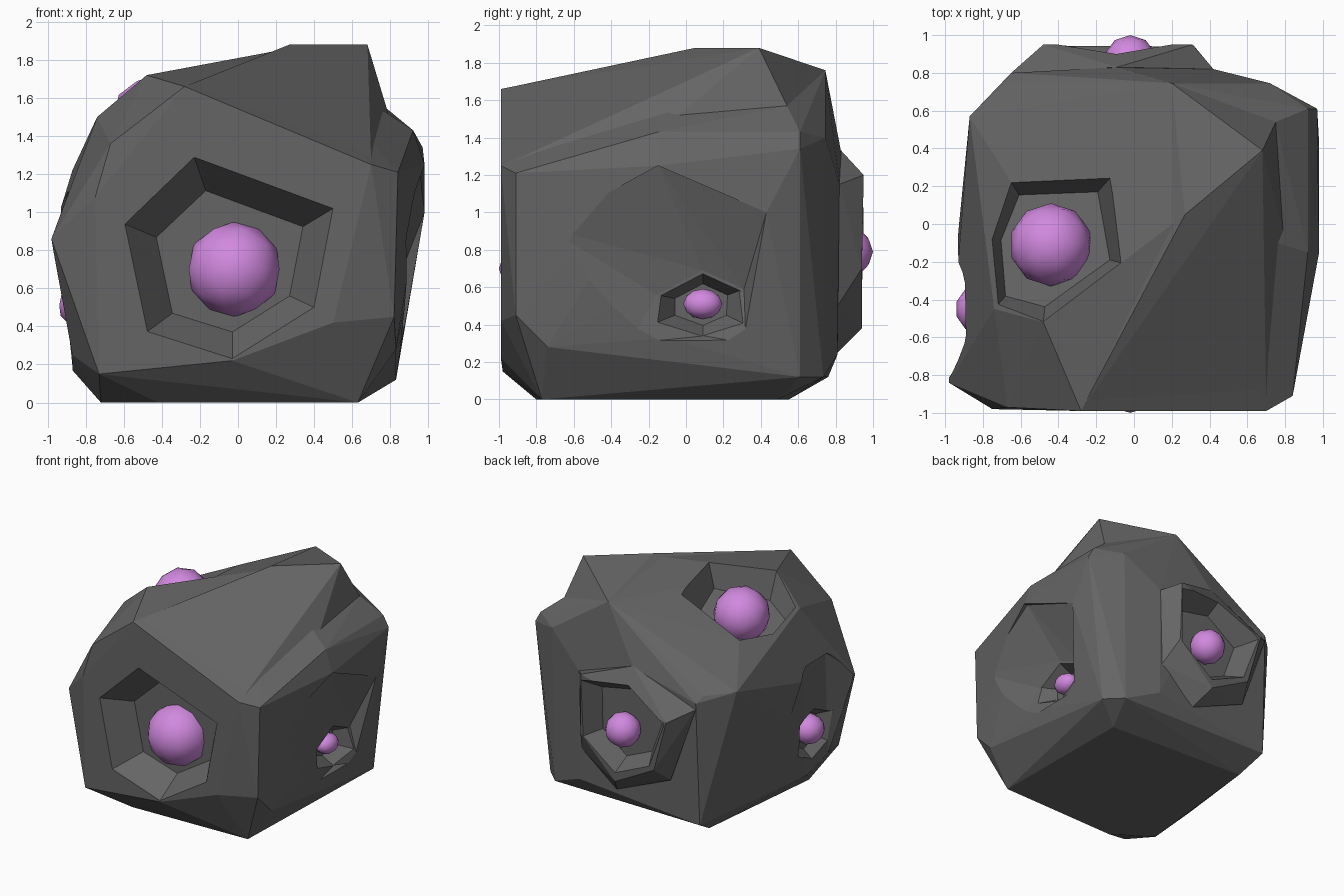
import bpy, bmesh
from mathutils import Vector

stone = bpy.data.materials.new("dark_stone")
stone.diffuse_color = (.13, .13, .13, 1)
pink = bpy.data.materials.new("pink")
pink.diffuse_color = (.64, .25, .74, 1)


def hull(name, pts):
    """Faceted solid wrapped around a handful of corner points."""
    bm = bmesh.new()
    for p in pts:
        bm.verts.new(p)
    res = bmesh.ops.convex_hull(bm, input=bm.verts)
    junk = {e for k in ("geom_interior", "geom_unused") for e in res[k]
            if isinstance(e, bmesh.types.BMVert)}
    bmesh.ops.delete(bm, geom=list(junk), context='VERTS')
    bmesh.ops.recalc_face_normals(bm, faces=bm.faces)
    me = bpy.data.meshes.new(name)
    bm.to_mesh(me)
    bm.free()
    me.materials.append(stone)
    ob = bpy.data.objects.new(name, me)
    bpy.context.collection.objects.link(ob)
    return ob


def combine(target, other, op):
    mod = target.modifiers.new(op.lower(), 'BOOLEAN')
    mod.operation, mod.object, mod.solver = op, other, 'EXACT'
    bpy.context.view_layer.objects.active = target
    bpy.ops.object.modifier_apply(modifier=mod.name)
    bpy.data.objects.remove(other)


# Rock body
rock = hull("rock", [
    # front face
    (-.28, -.99, 1.66), (.70, -.99, 1.25), (.84, -.91, 1.21), (.82, -.91, .45),
    (.50, -.99, .42), (.83, -.74, .28),
    (-.03, -.99, .22), (-.73, -.98, .15), (-.75, -.98, 1.08), (-.67, -.97, 1.36),
    # top, sloping down to the left, with the socket rim
    (.27, .05, 1.86), (.20, .745, 1.76), (-.68, .745, 1.20), (.75, .54, 1.57),
    (.72, .745, 1.40), (-.48, -.52, 1.72), (-.74, -.45, 1.50), (-.77, -.08, 1.38),
    (-.65, .22, 1.46), (-.13, .24, 1.64), (-.05, -.21, 1.75),
    # right
    (.92, -.15, 1.43), (.98, -.15, 1.25), (.98, .43, 1.0), (.92, .61, 1.43), (.97, .61, 1.34),
    (.83, .61, .12), (.86, -.1, .33),
    # left
    (-.98, -.84, .86), (-.87, -.64, .25), (-.87, -.37, .17), (-.93, -.04, .80),
    (-.87, .57, 1.22), (-.66, .76, .12),
    # back
    (-.65, .80, 1.15), (-.09, .83, 1.32), (.42, .82, 1.15), (.42, .81, .24), (.70, .735, .12),
    # base
    (-.42, -.80, 0), (.63, -.77, 0), (.62, .49, 0), (-.60, .55, 0), (-.72, -.6, 0),
])

# Peak at the back right of the top
combine(rock, hull("peak", [
    (.27, .05, 1.88), (.68, .39, 1.88), (.20, .745, 1.76), (.75, .54, 1.57),
    (-.28, -.985, 1.66), (.70, -.98, 1.25), (.81, -.12, 1.45), (.3, .2, 1.2)]), 'UNION')

# Raised boss on the back
combine(rock, hull("boss", [
    (.31, .95, 1.20), (-.48, .95, 1.0), (-.36, .94, .57), (0, .94, .38), (.32, .94, .70),
    (-.09, .83, 1.33), (.42, .82, 1.15), (.40, .81, .50), (.08, .80, .24),
    (-.42, .80, .45), (-.65, .80, 1.10), (0, .5, .8)]), 'UNION')

# Shallow hollows on the right and left sides
combine(rock, hull("right_hollow", [
    (.90, -.75, .92), (.95, -.15, 1.25), (.98, .43, 1.0), (.89, .32, .30), (.88, -.3, .30),
    (1.2, -.75, .92), (1.2, -.15, 1.25), (1.2, .43, 1.0), (1.2, .32, .30), (1.2, -.3, .30),
    (.82, -.16, .56), (.82, .09, .69), (.82, .31, .59), (.82, .10, .34)]), 'DIFFERENCE')
combine(rock, hull("left_hollow", [
    (-.98, -.82, .90), (-.93, -.06, .80), (-.87, -.60, 1.10), (-.87, -.30, 1.10),
    (-.87, -.64, .20), (-.87, -.35, .10), (-1.2, -1.0, .90), (-1.2, .10, .90),
    (-1.2, -.45, 1.2), (-1.2, -.45, .10)]), 'DIFFERENCE')


# Six-sided sockets: outer ring at the surface tapering to a floor
def socket(ring, centre, inner, place, rim, floor):
    c = Vector(centre)
    pts = []
    for p in ring:
        d = Vector(p) - c
        out = c + d * 1.05
        ins = c + d * inner
        pts += [place(out.x, out.y, rim), place(ins.x, ins.y, floor)]
    combine(rock, hull("socket", pts), 'DIFFERENCE')


def on_y(a, b, d):
    return (a, d, b)


def on_x(a, b, d):
    return (d, a, b)


def on_slope(a, b, d):
    return (a, b, d + .48 * (a + .44) - .25 * (b + .11))


socket([(-.60, .94), (-.23, 1.29), (.50, 1.02), (.40, .50), (-.03, .23), (-.48, .37)],
       (-.03, .70), .70, on_y, -1.03, -.76)
socket([(.31, 1.15), (-.10, 1.23), (-.46, .98), (-.32, .59), (0, .45), (.30, .68)],
       (-.02, .79), .74, on_y, .98, .79)
socket([(-.65, .22), (-.13, .24), (-.05, -.21), (-.48, -.52), (-.74, -.45), (-.77, -.08)],
       (-.44, -.11), .80, on_slope, 1.70, 1.43)
socket([(-.66, .60), (-.45, .70), (-.24, .63), (-.22, .38), (-.42, .27), (-.64, .35)],
       (-.45, .51), .70, on_x, -.90, -.79)
socket([(-.16, .56), (.09, .69), (.31, .59), (.30, .41), (.09, .32), (-.16, .41)],
       (.09, .51), .60, on_x, .87, .72)


# Pink balls resting in the sockets
for name, loc, size in [
        ("front_ball", (-.02, -.75, .70), (.25, .25, .25)),
        ("back_ball", (-.02, .86, .79), (.14, .14, .14)),
        ("top_ball", (-.44, -.11, 1.50), (.22, .22, .22)),
        ("left_ball", (-.82, -.45, .51), (.125, .13, .12)),
        ("right_ball", (.76, .09, .51), (.085, .105, .082))]:
    bpy.ops.mesh.primitive_ico_sphere_add(subdivisions=2, radius=1, location=loc)
    ball = bpy.context.object
    ball.name = name
    ball.scale = size
    ball.data.materials.append(pink)
    bpy.ops.object.shade_smooth()
